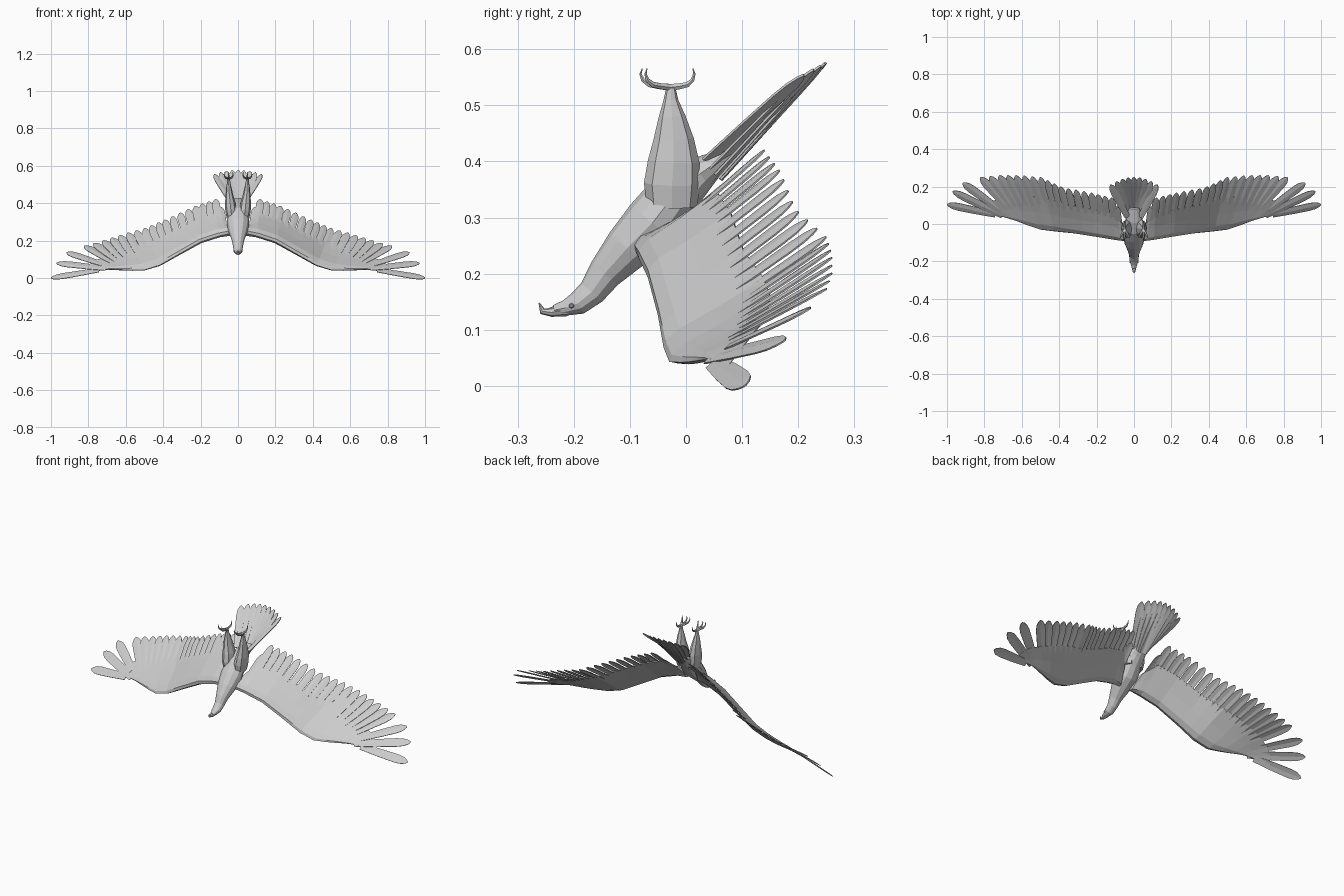
import bpy, bmesh, math
from mathutils import Vector as V

if "Cube" in bpy.data.objects:
    bpy.data.objects.remove(bpy.data.objects["Cube"])

GREY = bpy.data.materials.new("plain grey")
GREY.use_nodes = True
GREY.diffuse_color = (0.6, 0.6, 0.6, 1)
GREY.node_tree.nodes["Principled BSDF"].inputs["Base Color"].default_value = (0.6, 0.6, 0.6, 1)


def finish(name, bm, mirror=False, thick=0):
    if not thick:
        bmesh.ops.recalc_face_normals(bm, faces=bm.faces)
    mesh = bpy.data.meshes.new(name)
    bm.to_mesh(mesh)
    bm.free()
    mesh.materials.append(GREY)
    ob = bpy.data.objects.new(name, mesh)
    bpy.context.collection.objects.link(ob)
    if thick:
        mod = ob.modifiers.new("thickness", "SOLIDIFY")
        mod.thickness, mod.offset = thick, 0
    if mirror:
        ob.modifiers.new("mirror", "MIRROR")
    return ob


def skin(bm, rings):
    """Join closed rings of points and cap both ends."""
    rows = [[bm.verts.new(p) for p in r] for r in rings]
    n = len(rows[0])
    for a, b in zip(rows, rows[1:]):
        for i in range(n):
            j = (i + 1) % n
            bm.faces.new((a[i], a[j], b[j], b[i]))
    bm.faces.new(rows[0])
    bm.faces.new(rows[-1])


def tube(bm, path, radii, sides):
    """Loft ellipses (half width, half depth) along a path."""
    path = [V(p) for p in path]
    rings = []
    for i, p in enumerate(path):
        t = (path[min(i + 1, len(path) - 1)] - path[max(i - 1, 0)]).normalized()
        side = (V((1, 0, 0)) - t * t.x).normalized()
        up = t.cross(side)
        w, h = radii[i]
        angles = [2 * math.pi * k / sides for k in range(sides)]
        rings.append([p + side * w * math.cos(a) + up * h * math.sin(a) for a in angles])
    skin(bm, rings)


BLADE = [(0, .7), (.4, .92), (.75, 1), (.88, .86), (.96, .5), (1, .1)]


def feather(bm, root, tip, across, half, tilt=0.15):
    """Thin blade with a raised centre rib and a rounded tip."""
    d = (tip - root).normalized()
    across = (across - d * across.dot(d)).normalized()
    normal = across.cross(d)
    across = (across + normal * tilt).normalized()
    rows = []
    for t, w in BLADE:
        c = root.lerp(tip, t)
        rib = normal * half * w * 0.12
        rows.append([bm.verts.new(c + across * half * w * s + (rib if s == 0 else V())) for s in (-1, 0, 1)])
    for a, b in zip(rows, rows[1:]):
        for i in range(2):
            bm.faces.new((a[i], a[i + 1], b[i + 1], b[i]))


# Body with neck and head: (y, z, half width, half depth)
BODY = [(-.235, .135, .011, .009), (-.215, .139, .018, .014), (-.193, .147, .024, .021),
        (-.168, .167, .026, .025), (-.145, .2, .033, .031), (-.105, .245, .05, .042),
        (-.06, .29, .06, .051), (-.02, .342, .056, .046), (.025, .378, .045, .032), (.085, .42, .03, .008)]
bm = bmesh.new()
tube(bm, [(0, y, z) for y, z, w, h in BODY], [s[2:] for s in BODY], 12)
finish("body", bm)

# Hooked beak, two mandibles
bm = bmesh.new()
tube(bm, [(0, -.213, .136), (0, -.24, .131), (0, -.256, .133), (0, -.262, .148)],
     [(.016, .012), (.011, .008), (.007, .006), (.001, .001)], 8)
tube(bm, [(0, -.208, .147), (0, -.228, .141), (0, -.243, .137)],
     [(.014, .007), (.009, .005), (.003, .002)], 8)
finish("beak", bm)

# Eyes
bm = bmesh.new()
bmesh.ops.create_icosphere(bm, subdivisions=1, radius=.005)
bmesh.ops.translate(bm, verts=bm.verts, vec=(.021, -.204, .143))
finish("eyes", bm, mirror=True)

# Wing stations: leading edge point, then feather tip point
WING = [((.03, -.09, .24), (.075, .05, .34)), ((.1, -.083, .225), (.12, .14, .42)),
        ((.2, -.068, .193), (.24, .17, .38)), ((.32, -.05, .125), (.38, .195, .315)),
        ((.42, -.04, .068), (.5, .25, .265)), ((.5, -.03, .043), (.61, .26, .235)),
        ((.56, -.01, .042), (.72, .26, .2)), ((.6, .005, .043), (.82, .25, .172)),
        ((.64, .02, .045), (.915, .22, .137)), ((.68, .033, .047), (.97, .175, .08)),
        ((.72, .045, .045), (1, .105, 0))]


def station(u):
    i = min(int(u), len(WING) - 2)
    return [V(a).lerp(V(b), u - i) for a, b in zip(WING[i], WING[i + 1])]


def span_direction(u):
    lo, hi = station(max(u - .5, 0)), station(min(u + .5, 10))
    return (hi[0].lerp(hi[1], .5) - lo[0].lerp(lo[1], .5)).normalized()


# Wing arm: tapered airfoil sections
bm = bmesh.new()
rings = []
for k in range(21):
    u = k / 2
    lead, tip = station(u)
    chord = tip - lead
    n = chord.cross(span_direction(u)).normalized()
    thick = .024 * (1 - u / 10) + .005
    reach = .62 if u < 5 else .62 - .045 * (u - 5)
    section = [(0, 0), (.05, .7), (.2, 1), (.55, .5), (1, .12)]
    ring = [lead + chord * reach * c + n * thick * h for c, h in section]
    ring += [lead + chord * reach * c - n * thick * h * .7 for c, h in section[:0:-1]]
    rings.append(ring)
skin(bm, rings)
finish("wing_arms", bm, mirror=True)

# Flight feathers: close set inside, long separated fingers at the tip
bm = bmesh.new()
for u in [.5] + [1 + .3 * i for i in range(10)] + [4 + .4 * i for i in range(6)] + [6.5, 7, 8, 9, 10]:
    lead, tip = station(u)
    start = .3 if u < 9 else .08
    half = .021 + .004 * min(max(u - 3, 0) / 3, 1)
    feather(bm, lead.lerp(tip, start), tip, span_direction(u), half)
finish("wing_feathers", bm, mirror=True, thick=.003)

# Tail fan, arched across its width
bm = bmesh.new()
for i in range(9):
    s = i / 4 - 1
    root = V((.035 * s, .062 - .025 * s * s, .367 + .035 * s * s))
    tip = V((.125 * s, .25 - .04 * s * s, .576 - .022 * s * s))
    feather(bm, root, tip, V((1, -.25 * s, .25 * s)), .021, .08)
finish("tail", bm, thick=.004)

# Feathered thighs tapering to the ankles: (x, y, z, half width, half depth)
THIGH = [(.032, -.025, .32, .028, .045), (.038, -.025, .36, .03, .05), (.042, -.022, .4, .028, .046),
         (.046, -.022, .44, .021, .036), (.049, -.025, .48, .015, .024),
         (.05, -.027, .51, .009, .013), (.05, -.027, .533, .007, .008)]
bm = bmesh.new()
tube(bm, [s[:3] for s in THIGH], [s[3:] for s in THIGH], 8)
finish("thighs", bm, mirror=True)

# Feet: three front toes and one back toe with curled talons
TOE = [(0, 0, .007), (.02, .002, .006), (.036, .005, .0055), (.047, .013, .004), (.051, .024, .0025), (.048, .034, .0008)]
bm = bmesh.new()
for angle, size in ((-28, 1), (0, 1.06), (28, 1), (180, .82)):
    a = math.radians(angle)
    path = [(.05 + math.sin(a) * r * size, -.027 - math.cos(a) * r * size, .532 + z) for r, z, w in TOE]
    tube(bm, path, [(w, w) for r, z, w in TOE], 6)
finish("feet", bm, mirror=True)
